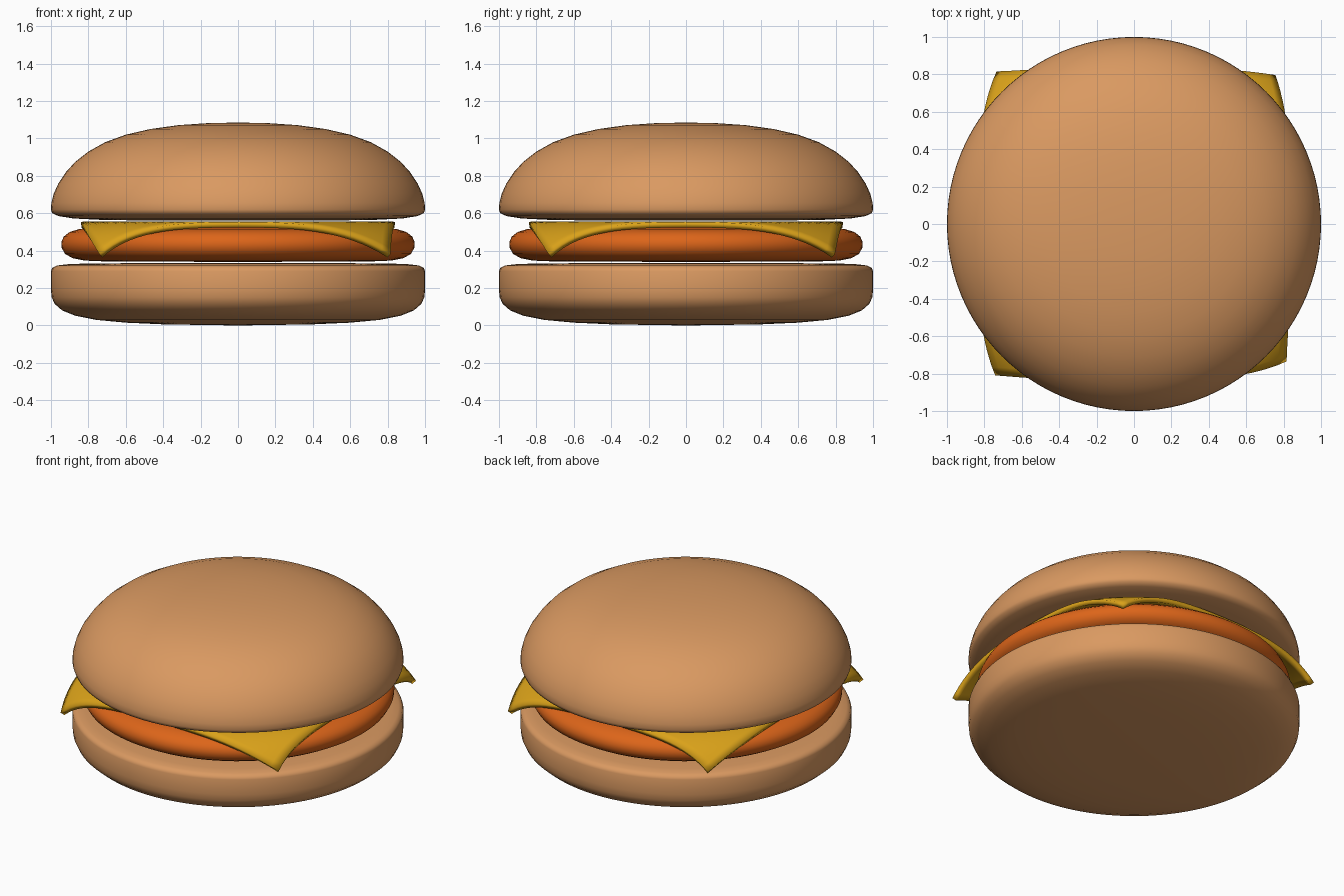
import bpy, bmesh, math

if "Cube" in bpy.data.objects:
    bpy.data.objects.remove(bpy.data.objects["Cube"])

def material(name, rgb):
    m = bpy.data.materials.new(name)
    m.diffuse_color = (*rgb, 1)
    m.use_nodes = True
    m.node_tree.nodes["Principled BSDF"].inputs["Base Color"].default_value = m.diffuse_color
    return m

def finish(name, bm, mat):
    bmesh.ops.recalc_face_normals(bm, faces=bm.faces)
    me = bpy.data.meshes.new(name)
    bm.to_mesh(me)
    bm.free()
    me.materials.append(mat)
    for p in me.polygons:
        p.use_smooth = True
    ob = bpy.data.objects.new(name, me)
    bpy.context.collection.objects.link(ob)
    return ob

def lathe(name, profile, mat, n=96):
    bm = bmesh.new()
    rings = []
    for r, z in profile:
        if r == 0:
            rings.append([bm.verts.new((0, 0, z))] * n)
        else:
            rings.append([bm.verts.new((r * math.cos(2 * math.pi * i / n),
                                        r * math.sin(2 * math.pi * i / n), z)) for i in range(n)])
    for a, b in zip(rings, rings[1:]):
        for i in range(n):
            j = (i + 1) % n
            bm.faces.new(list(dict.fromkeys((a[i], a[j], b[j], b[i]))))
    return finish(name, bm, mat)

bread = material("bread", (0.70, 0.32, 0.12))
meat = material("meat", (0.72, 0.13, 0.01))
dairy = material("cheese", (0.70, 0.36, 0.01))

# Buns and patty are turned profiles
lathe("bottom_bun", [(0, 0), (0.4, 0.006), (0.6, 0.015), (0.76, 0.03), (0.87, 0.052), (0.94, 0.08),
                     (0.98, 0.115), (0.996, 0.15), (1, 0.19), (1, 0.29), (0.993, 0.308),
                     (0.97, 0.32), (0.92, 0.327), (0.8, 0.332), (0, 0.335)], bread)
lathe("patty", [(0, 0.34), (0.7, 0.342), (0.82, 0.347), (0.885, 0.36), (0.925, 0.383), (0.943, 0.415),
                (0.945, 0.445), (0.932, 0.475), (0.9, 0.5), (0.85, 0.515), (0.75, 0.523),
                (0, 0.525)], meat)
lathe("top_bun", [(0, 0.56), (0.7, 0.563), (0.88, 0.572), (0.96, 0.585), (0.993, 0.6), (1, 0.62),
                  (0.998, 0.655), (0.985, 0.705), (0.96, 0.76), (0.92, 0.82), (0.87, 0.875),
                  (0.8, 0.93), (0.71, 0.98), (0.6, 1.02), (0.47, 1.05), (0.32, 1.071),
                  (0.16, 1.082), (0, 1.085)], bread)

# Cheese slice: square sheet draped over the patty, each corner slightly twisted
bm = bmesh.new()
bmesh.ops.create_grid(bm, x_segments=32, y_segments=32, size=0.84)
twist = {(1, -1): 3, (-1, -1): 2.5, (1, 1): 1.5, (-1, 1): -3}
for v in bm.verts:
    x, y = v.co.xy
    r = math.hypot(x, y)
    t = max(0, (r - 0.80) / 0.388)
    a = math.atan2(y, x) + math.radians(twist[(1 if x > 0 else -1, 1 if y > 0 else -1)]) * t ** 2
    r -= 0.09 * t ** 2
    v.co = (r * math.cos(a), r * math.sin(a), 0.557 - 0.175 * t ** 1.8)
cheese = finish("cheese_slice", bm, dairy)
solid = cheese.modifiers.new("thickness", "SOLIDIFY")
solid.thickness = 0.03
solid.offset = -1
bpy.context.view_layer.objects.active = cheese
cheese.select_set(True)
bpy.ops.object.shade_smooth_by_angle(angle=math.radians(40))
# Keep the thickness before the edge-sharpening
for m in cheese.modifiers:
    m.show_viewport = True
